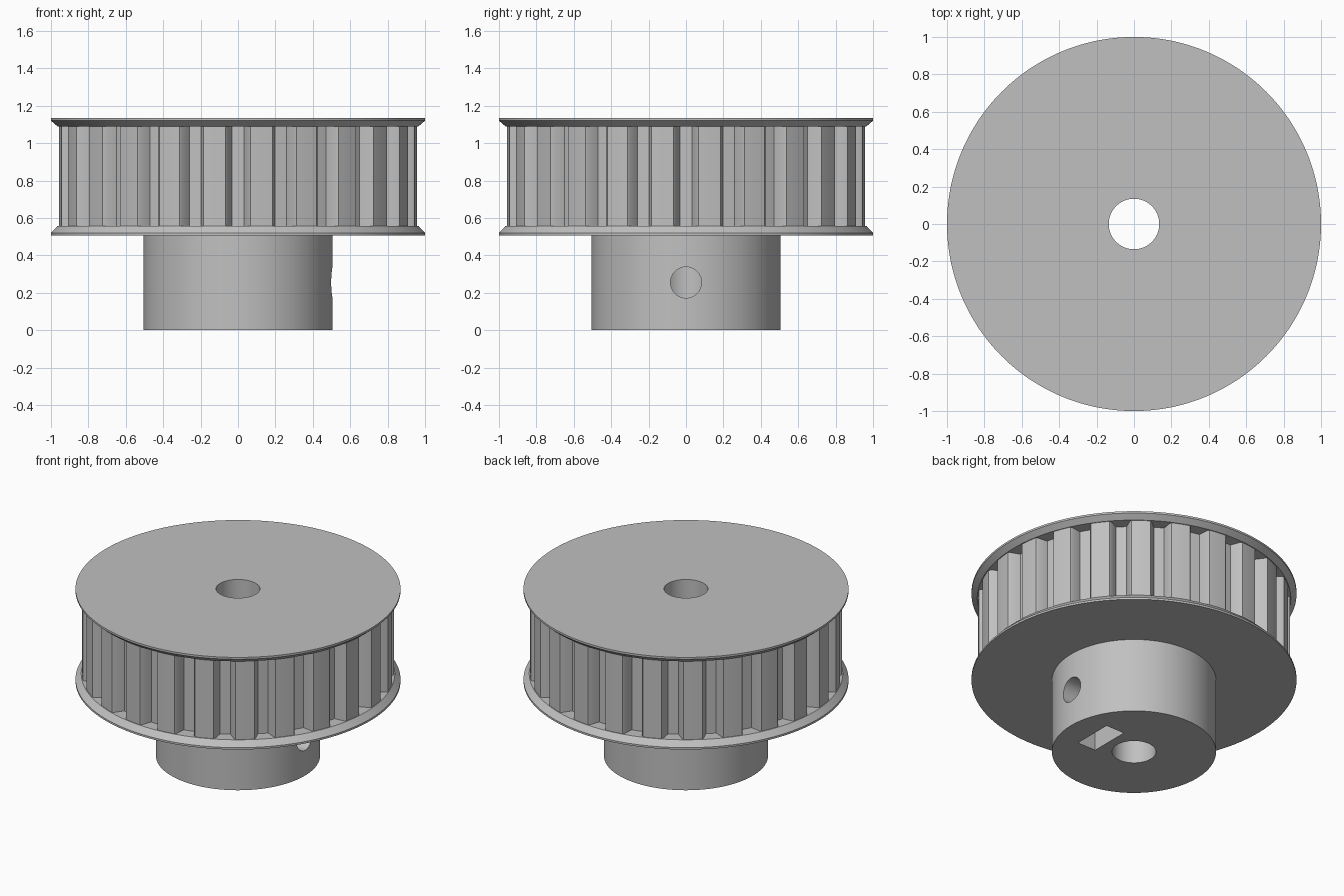
import bpy, bmesh
from math import sin, cos, radians, pi
from mathutils import Matrix

cube = bpy.data.objects.get("Cube")
if cube:
    bpy.data.objects.remove(cube, do_unlink=True)

TEETH = 24
PITCH = 360 / TEETH
TIP, ROOT = 0.96, 0.885
BORE, HUB, RIM = 0.135, 0.505, 1.0

# One belt groove and one tooth land: (angle in degrees, radius)
GROOVE = [(-4, TIP), (-3.4, 0.948), (-2.1, ROOT), (0, ROOT),
          (2.1, ROOT), (3.4, 0.948), (4, TIP),
          (5.75, TIP), (7.5, TIP), (9.25, TIP)]
OUTLINE = [(radians(k * PITCH + a), r) for k in range(TEETH) for a, r in GROOVE]

metal = bpy.data.materials.new("machined grey")
metal.use_nodes = True
GREY = (0.53, 0.53, 0.53, 1)
metal.diffuse_color = GREY
metal.node_tree.nodes["Principled BSDF"].inputs["Base Color"].default_value = GREY


def make_object(name, bm):
    bmesh.ops.recalc_face_normals(bm, faces=bm.faces)
    mesh = bpy.data.meshes.new(name)
    bm.to_mesh(mesh)
    bm.free()
    mesh.materials.append(metal)
    obj = bpy.data.objects.new(name, mesh)
    bpy.context.collection.objects.link(obj)
    return obj


def cut(target, cutter):
    cutter.hide_render = True
    mod = target.modifiers.new("cut", 'BOOLEAN')
    mod.operation = 'DIFFERENCE'
    mod.solver = 'EXACT'
    mod.object = cutter
    bpy.context.view_layer.objects.active = target
    bpy.ops.object.modifier_apply(modifier=mod.name)
    bpy.data.objects.remove(cutter, do_unlink=True)


# Turned body: sections from bore foot, up the outside, back to the bore top.
# A radius of None means the toothed outline.
SECTIONS = [
    (BORE, 0), (HUB, 0), (HUB, 0.507),                      # hub
    (RIM, 0.507), (RIM, 0.52), (0.965, 0.557),              # lower flange
    (None, 0.557), (None, 1.09),                            # toothed belt face
    (0.965, 1.09), (RIM, 1.12), (RIM, 1.133),               # upper flange
    (BORE, 1.133),                                          # bore
]
bm = bmesh.new()
loops = [[bm.verts.new(((radius or r) * cos(a), (radius or r) * sin(a), z))
          for a, r in OUTLINE] for radius, z in SECTIONS]
for i, low in enumerate(loops):
    high = loops[(i + 1) % len(loops)]
    for j in range(len(low)):
        n = (j + 1) % len(low)
        bm.faces.new((low[j], low[n], high[n], high[j]))
pulley = make_object("pulley_body", bm)

# Captive nut slot, open at the foot of the hub
bm = bmesh.new()
bmesh.ops.create_cube(bm, size=1, matrix=Matrix.Translation((0.266, 0, 0.15))
                      @ Matrix.Diagonal((0.138, 0.274, 0.48, 1)))
cut(pulley, make_object("nut_slot_cutter", bm))

# Set screw hole from the hub side into the bore
bm = bmesh.new()
bmesh.ops.create_cone(bm, cap_ends=True, segments=48, radius1=0.083, radius2=0.083,
                      depth=0.7, matrix=Matrix.Translation((0.36, 0, 0.255))
                      @ Matrix.Rotation(pi / 2, 4, 'Y'))
cut(pulley, make_object("screw_hole_cutter", bm))

# Smooth the turned surfaces, keep machined edges crisp
bpy.ops.object.select_all(action='DESELECT')
pulley.select_set(True)
bpy.context.view_layer.objects.active = pulley
bpy.ops.object.shade_smooth_by_angle(angle=radians(25))
